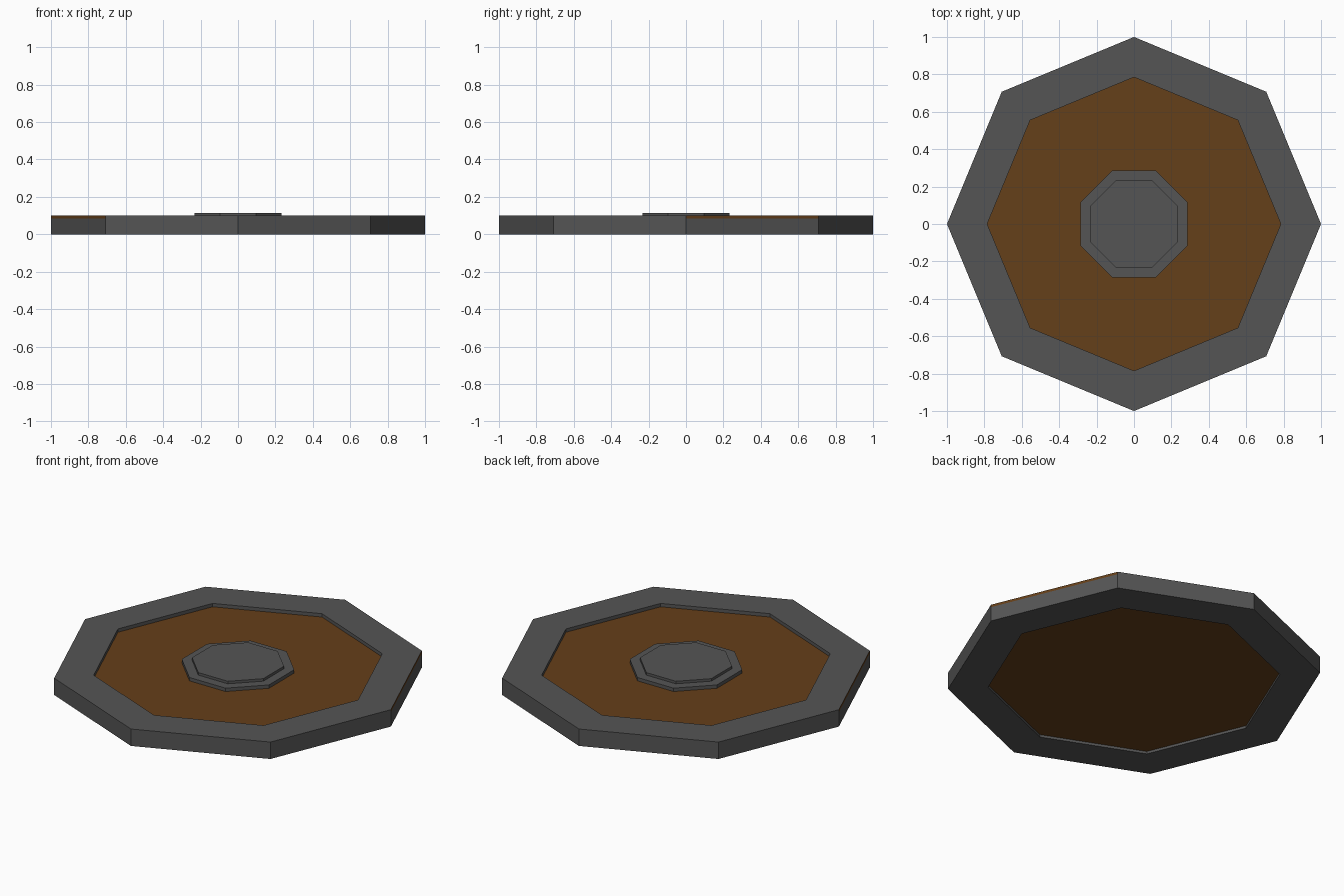
import bpy, bmesh, math

if "Cube" in bpy.data.objects:
    bpy.data.objects.remove(bpy.data.objects["Cube"])

def material(name, rgb):
    m = bpy.data.materials.new(name)
    m.diffuse_color = (*rgb, 1)
    m.use_nodes = True
    m.node_tree.nodes["Principled BSDF"].inputs["Base Color"].default_value = m.diffuse_color
    return m

metal = material("dark_metal", (0.09, 0.09, 0.09))
wood = material("brown_wood", (0.13, 0.05, 0.01))

def octagon(bm, r, z, turn=0.0):
    return [bm.verts.new((r * math.cos(turn + i * math.pi / 4),
                          r * math.sin(turn + i * math.pi / 4), z)) for i in range(8)]

def wall(bm, a, b):
    return [bm.faces.new((a[i], a[(i + 1) % 8], b[(i + 1) % 8], b[i])) for i in range(8)]

def finish(bm, name, mats):
    me = bpy.data.meshes.new(name)
    bmesh.ops.recalc_face_normals(bm, faces=bm.faces[:])
    bm.to_mesh(me)
    bm.free()
    for m in mats:
        me.materials.append(m)
    ob = bpy.data.objects.new(name, me)
    bpy.context.collection.objects.link(ob)
    return ob

def prism(name, r, z0, z1, mat, turn=0.0):
    bm = bmesh.new()
    a, b = octagon(bm, r, z0, turn), octagon(bm, r, z1, turn)
    wall(bm, a, b)
    bm.faces.new(a[::-1])
    bm.faces.new(b)
    return finish(bm, name, [mat])

# Outer rim: octagonal ring, with a brown edge band on two opposite sides
bm = bmesh.new()
loops = [octagon(bm, r, z) for r, z in
         [(1, 0), (1, 0.085), (1, 0.1), (0.785, 0.1), (0.785, 0)]]
bands = [wall(bm, loops[i], loops[(i + 1) % 5]) for i in range(5)]
for side in (0, 4):
    bands[1][side].material_index = 1
bmesh.ops.dissolve_edges(bm, edges=[
    e for i, f in enumerate(bands[0]) if i not in (0, 4)
    for e in f.edges if e in bands[1][i].edges[:]], use_verts=False)
finish(bm, "rim", [metal, wood])

# Recessed wooden panel, seen from both sides
prism("panel", 0.785, 0.015, 0.08, wood)

# Stepped boss in the middle, turned so its flats face the axes
flat = math.cos(math.pi / 8)
prism("boss_base", 0.285 / flat, 0.08, 0.1, metal, math.pi / 8)
prism("boss_top", 0.233 / flat, 0.1, 0.115, metal, math.pi / 8)
